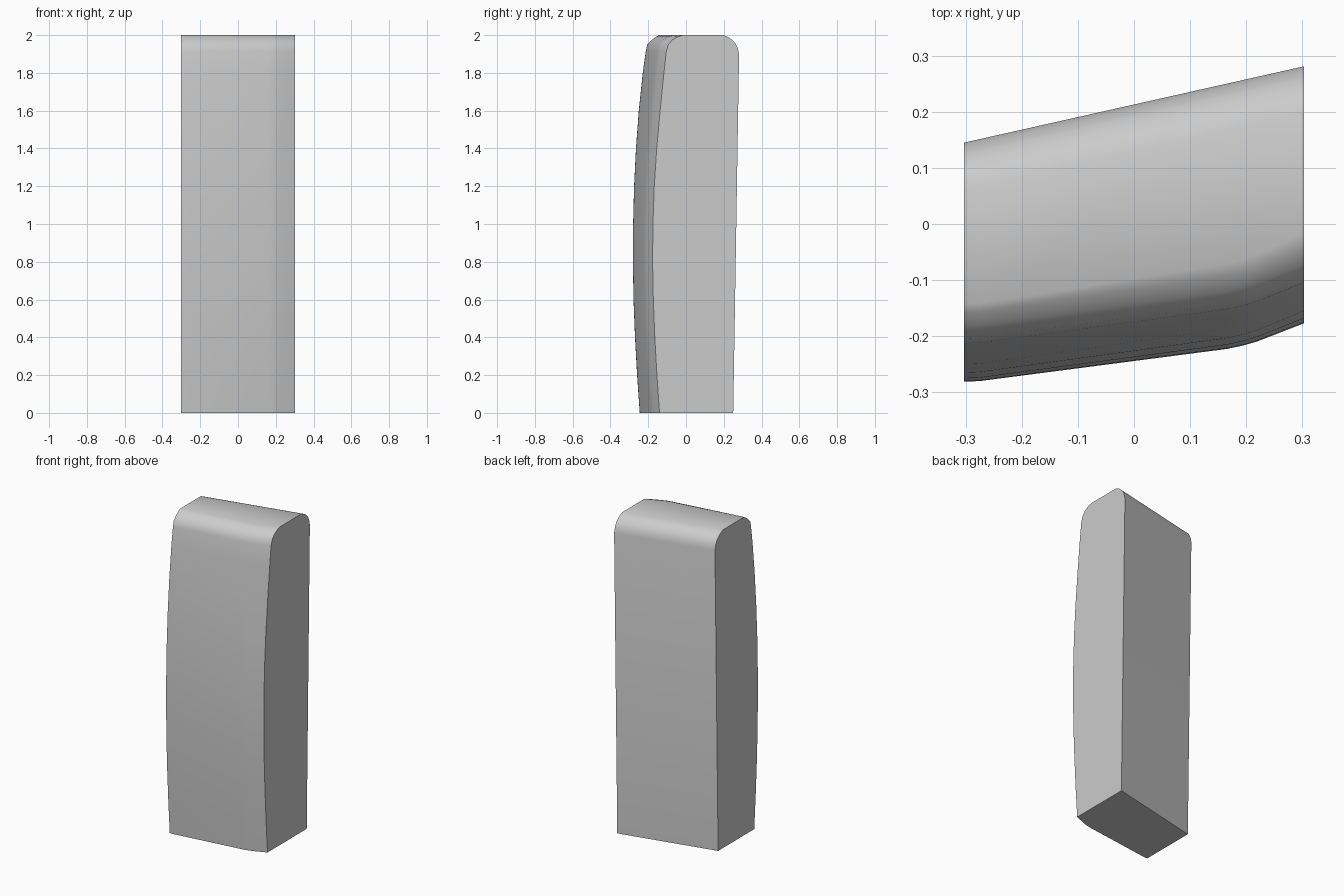
import bpy, bmesh

if "Cube" in bpy.data.objects:
    bpy.data.objects.remove(bpy.data.objects["Cube"])

HALF = 0.303

# Front curve, bottom to top: (z, y at left end, y at right end)
FRONT = [(0, -.245, -.14), (.2, -.259, -.154), (.4, -.27, -.165), (.6, -.278, -.173),
         (.8, -.281, -.177), (1.0, -.28, -.175), (1.2, -.275, -.168), (1.4, -.265, -.155),
         (1.6, -.25, -.137), (1.8, -.229, -.117), (1.915, -.213, -.104), (1.95, -.205, -.093),
         (1.975, -.18, -.072), (1.992, -.158, -.042), (2.0, -.143, -.015)]
# Back curve, top to bottom, at the right end
BACK = [(2.0, .2), (1.985, .232), (1.962, .258), (1.935, .273), (1.9, .281), (0, .25)]
BACK_SHIFT = .136
# Stations along x: (x, blend of the front curve from left to right end)
STATIONS = [(-HALF, 0), (-.275, .01), (.165, .56), (.195, .62), (.22, .69), (HALF, 1)]

bm = bmesh.new()
rings = []
for x, t in STATIONS:
    shift = BACK_SHIFT * (HALF - x) / (2 * HALF)
    ring = [(x, a + (b - a) * t, z) for z, a, b in FRONT]
    ring += [(x, y - shift, z) for z, y in BACK]
    rings.append([bm.verts.new(p) for p in ring])

# Skin between stations, then the two flat ends
n = len(rings[0])
for a, b in zip(rings, rings[1:]):
    for i in range(n):
        j = (i + 1) % n
        bm.faces.new((a[i], a[j], b[j], b[i]))
bm.faces.new(rings[0])
bm.faces.new(rings[-1])
bmesh.ops.recalc_face_normals(bm, faces=bm.faces)

mesh = bpy.data.meshes.new("upright_block")
bm.to_mesh(mesh)
bm.free()
block = bpy.data.objects.new("upright_block", mesh)
bpy.context.collection.objects.link(block)
bpy.context.view_layer.objects.active = block
block.select_set(True)
bpy.ops.object.shade_smooth_by_angle(angle=.7)
